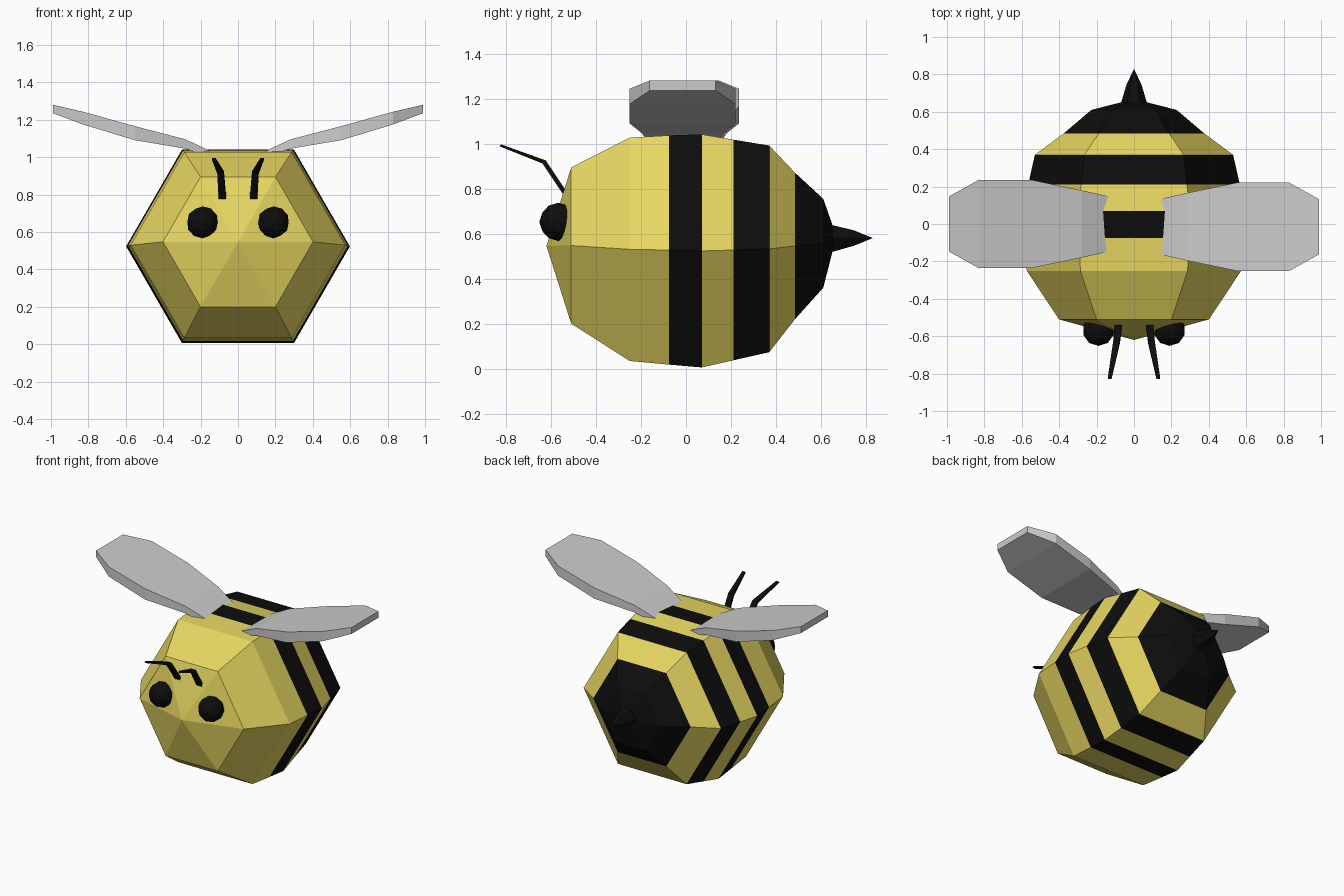
import bpy, bmesh
from math import cos, sin, pi
from mathutils import Vector

if "Cube" in bpy.data.objects:
    bpy.data.objects.remove(bpy.data.objects["Cube"])


def material(name, rgb):
    m = bpy.data.materials.new(name)
    m.diffuse_color = (*rgb, 1)
    m.use_nodes = True
    m.node_tree.nodes["Principled BSDF"].inputs["Base Color"].default_value = m.diffuse_color
    return m


yellow = material("yellow", (0.8, 0.68, 0.12))
black = material("black", (0.004, 0.004, 0.004))


def loft(name, rings, mats=(), bands=None, tips=(None, None)):
    """Skin a list of closed rings; ends are capped flat or drawn to a tip."""
    bm = bmesh.new()
    loops = [[bm.verts.new(p) for p in r] for r in rings]
    n = len(loops[0])
    for k, (a, b) in enumerate(zip(loops, loops[1:])):
        for i in range(n):
            j = (i + 1) % n
            f = bm.faces.new((a[i], a[j], b[j], b[i]))
            f.material_index = bands[k] if bands else 0
    for loop, tip, idx in ((loops[0], tips[0], 0), (loops[-1], tips[1], -1)):
        mi = bands[idx] if bands else 0
        if tip is None:
            bm.faces.new(loop).material_index = mi
        else:
            v = bm.verts.new(tip)
            for i in range(n):
                bm.faces.new((loop[i], loop[(i + 1) % n], v)).material_index = mi
    bmesh.ops.recalc_face_normals(bm, faces=bm.faces)
    me = bpy.data.meshes.new(name)
    bm.to_mesh(me)
    bm.free()
    for m in mats:
        me.materials.append(m)
    ob = bpy.data.objects.new(name, me)
    bpy.context.collection.objects.link(ob)
    return ob


def hexagon(y, r, z):
    return [(r * cos(i * pi / 3), y, z + r * sin(i * pi / 3)) for i in range(6)]


# Striped six-sided body: y, radius, centre height
profile = [(-0.51, 0.401, 0.547), (-0.25, 0.573, 0.53), (-0.075, 0.588, 0.527),
           (0.07, 0.598, 0.523), (0.21, 0.566, 0.527), (0.37, 0.53, 0.532),
           (0.485, 0.375, 0.545), (0.61, 0.228, 0.557), (0.65, 0.072, 0.578)]
loft("body", [hexagon(*p) for p in profile], (yellow, black),
     [0, 0, 1, 0, 1, 0, 1, 1], ((0, -0.62, 0.545), None))

# Stinger
loft("stinger", [hexagon(0.645, 0.07, 0.578), hexagon(0.745, 0.04, 0.58)],
     (black,), None, (None, (0, 0.83, 0.58)))

# Wing sections: x, half depth, top height, bottom height
sections = [(0.1, 0.14, 1.01, 0.985), (0.28, 0.18, 1.095, 1.045),
            (0.55, 0.236, 1.165, 1.09), (0.83, 0.236, 1.243, 1.175),
            (0.99, 0.147, 1.28, 1.235)]
# Antenna path: x, y, z, half width, half thickness
path = [(0.083, -0.5, 0.74, 0.02, 0.007), (0.084, -0.545, 0.79, 0.02, 0.007),
        (0.093, -0.63, 0.918, 0.018, 0.007), (0.13, -0.825, 0.992, 0.01, 0.004)]

for side, s in (("right", 1), ("left", -1)):
    dy = -0.015 if s > 0 else 0
    loft(side + "_wing", [[(s * x, dy - h, b), (s * x, dy + h, b),
                           (s * x, dy + h, t), (s * x, dy - h, t)]
                          for x, h, t, b in sections])

    rings = []
    for x, y, z, w, t in path:
        c, u, v = Vector((s * x, y, z)), Vector((w, 0, 0)), Vector((0, t, t))
        rings.append([c - u - v, c + u - v, c + u + v, c - u + v])
    loft(side + "_antenna", rings, (black,))

    # Faceted eyes
    bpy.ops.mesh.primitive_ico_sphere_add(subdivisions=2, radius=0.085,
                                          location=(s * 0.19, -0.567, 0.652))
    eye = bpy.context.object
    eye.name = side + "_eye"
    eye.data.materials.append(black)
